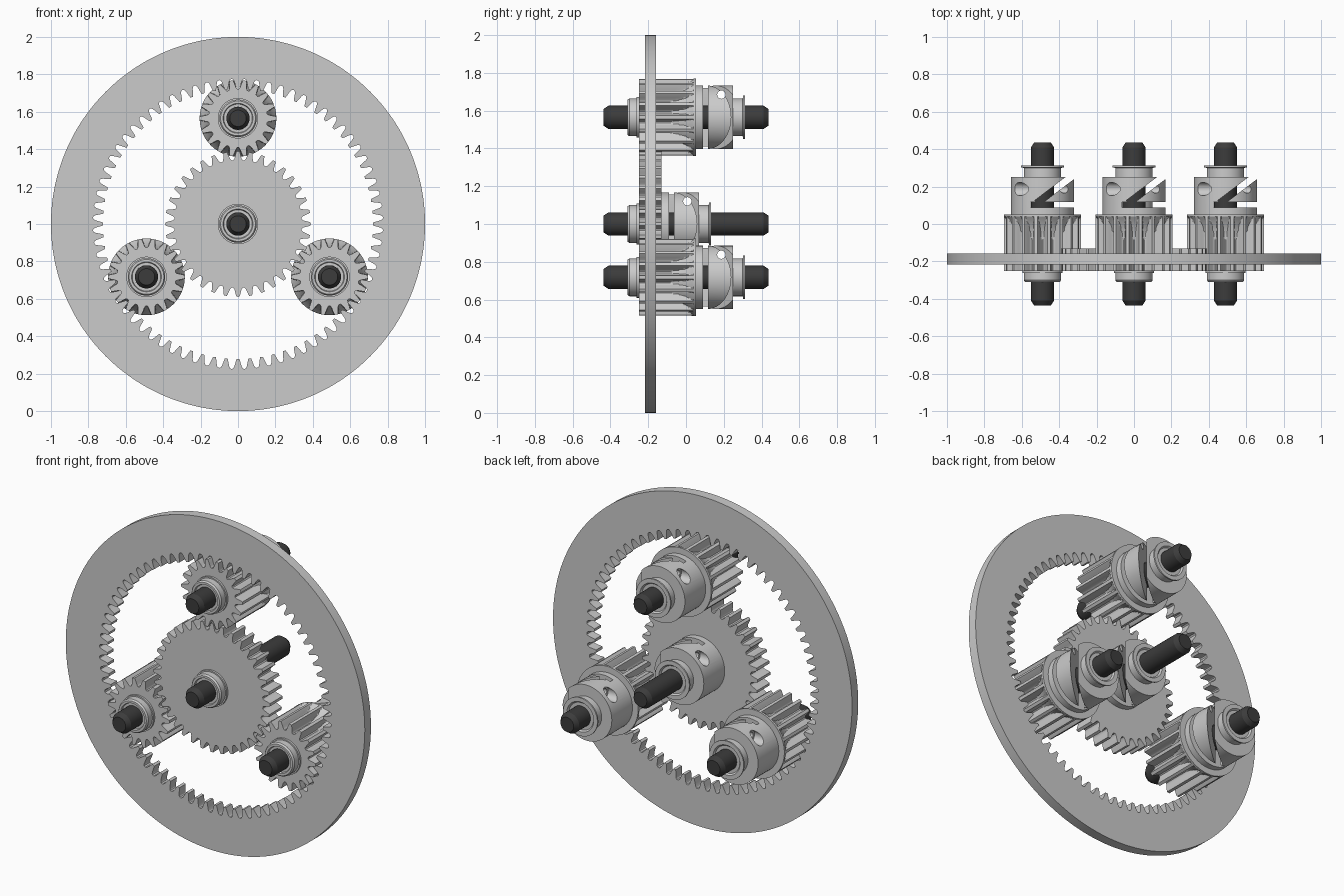
import bpy, bmesh
from math import sin, cos, pi, radians, atan2, hypot
from mathutils import Matrix

if "Cube" in bpy.data.objects:
    bpy.data.objects.remove(bpy.data.objects["Cube"])

def make(name, bm):
    bmesh.ops.recalc_face_normals(bm, faces=bm.faces)
    me = bpy.data.meshes.new(name)
    bm.to_mesh(me)
    bm.free()
    ob = bpy.data.objects.new(name, me)
    bpy.context.collection.objects.link(ob)
    return ob

def loft(name, loops, ring=False):
    """Skin loops of (angle, radius) stacked as (y, points) along the y axis."""
    bm = bmesh.new()
    rows = [[bm.verts.new((r * cos(a), y, r * sin(a))) for a, r in pts] for y, pts in loops]
    pairs = list(zip(rows, rows[1:]))
    if ring:
        pairs.append((rows[-1], rows[0]))
    for A, B in pairs:
        n = len(A)
        for i in range(n):
            j = (i + 1) % n
            bm.faces.new((A[i], A[j], B[j], B[i]))
    if not ring:
        bm.faces.new(rows[0])
        bm.faces.new(rows[-1])
    return make(name, bm)

def lathe(name, profile, seg=48, ring=False):
    return loft(name, [(y, [(2 * pi * i / seg, r) for i in range(seg)]) for r, y in profile], ring)

HALF = [(0, 1), (.12, 1), (.18, .76), (.24, .48), (.3, .22), (.36, .07), (.43, 0)]
TOOTH = [(-f, h) for f, h in HALF[:0:-1]] + HALF + [(.5, 0)]

def teeth(n, root, tip, phase=0):
    """Gear outline; phase is in fractions of a tooth, measured from straight up."""
    return [(pi / 2 + 2 * pi * (k + f + phase) / n, root + (tip - root) * h)
            for k in range(n) for f, h in TOOTH]

# Ring gear
inner = teeth(72, .775, .722)
outer = [(a, 1.0) for a, r in inner]
ring = loft("ring_gear", [(-.217, outer), (-.158, outer), (-.158, inner), (-.217, inner)], True)
ring.location.z = 1

# Sun gear
sun = teeth(36, .342, .389)
sun_gear = loft("sun_gear", [(-.25, sun), (-.13, sun)])
sun_gear.location.z = 1

# Planet pinion: tooth valleys run out towards the back
pin = teeth(18, .157, .205, .5)
stack = [(-.25, pin)]
for i in range(11):
    t = i / 10
    floor = .157 + .048 * t * t
    stack.append((-.09 + .13 * t, [(a, max(r, floor)) for a, r in pin]))
stack.append((.052, [(a, .205) for a, r in pin]))
pinion = loft("planet_pinion", stack)

# Split clamp hub with slits and screw hole
hub = lathe("clamp_hub", [(.168, .045), (.168, .25), (.066, .25), (.066, .045)], 64, True)

def cut(target, cutter):
    m = target.modifiers.new("cut", 'BOOLEAN')
    m.operation, m.solver, m.object = 'DIFFERENCE', 'EXACT', cutter
    bpy.context.view_layer.objects.active = target
    bpy.ops.object.modifier_apply(modifier=m.name)
    bpy.data.objects.remove(cutter)

def box(center, size, angle=0):
    bm = bmesh.new()
    bmesh.ops.create_cube(bm, size=1, matrix=Matrix.Translation(center)
                          @ Matrix.Rotation(angle, 4, 'Z') @ Matrix.Diagonal((*size, 1)))
    return make("cutter", bm)

def bore(r, x0, x1, y, z):
    bm = bmesh.new()
    bmesh.ops.create_cone(bm, cap_ends=True, segments=24, radius1=r, radius2=r, depth=x1 - x0,
                          matrix=Matrix.Translation(((x0 + x1) / 2, y, z)) @ Matrix.Rotation(pi / 2, 4, 'Y'))
    return make("cutter", bm)

ax, ay, bx, by = -.03, .112, .19, .279
cut(hub, box((.118, .103, 0), (.364, .027, .5)))
cut(hub, box(((ax + bx) / 2, (ay + by) / 2, 0), (hypot(bx - ax, by - ay), .036, .5), atan2(by - ay, bx - ax)))
cut(hub, bore(.036, -.2, -.075, .187, .115))
cut(hub, bore(.022, -.1, .2, .187, .12))

# Bushings and shaft
front_bush = lathe("front_bushing", [(.108, -.24), (.108, -.262), (.1, -.262), (.1, -.3), (.093, -.31), (.08, -.31),
                                     (.076, -.3), (.062, -.3), (.062, -.24)], ring=True)
back_bush = lathe("back_bushing", [(.1, .245), (.1, .3), (.115, .303), (.115, .312), (.09, .312),
                                   (.082, .302), (.062, .302), (.062, .245)], ring=True)
shaft = lathe("shaft", [(.044, -.437), (.062, -.41), (.062, .41), (.044, .437)], 32)
dark = bpy.data.materials.new("dark_steel")
dark.diffuse_color = (.045, .045, .045, 1)
dark.use_nodes = True
dark.node_tree.nodes["Principled BSDF"].inputs["Base Color"].default_value = dark.diffuse_color
shaft.data.materials.append(dark)

def copy(ob, name, loc):
    c = bpy.data.objects.new(name, ob.data)
    c.location = loc
    bpy.context.collection.objects.link(c)

# Sun assembly: the rear parts sit further forward on the thin gear
for ob, dy in ((hub, -.18), (back_bush, -.18), (front_bush, 0), (shaft, 0)):
    copy(ob, "sun_" + ob.name, (0, dy, 1))

# Three planet assemblies
for i in range(3):
    a = pi / 2 + i * 2 * pi / 3
    loc = (.565 * cos(a), 0, 1 + .565 * sin(a))
    for ob in (pinion, hub, front_bush, back_bush, shaft):
        if i == 2:
            ob.location = loc
        else:
            copy(ob, f"planet_{i + 1}_{ob.name}", loc)

# Smooth round surfaces, keep machined edges crisp
for ob in bpy.context.scene.objects:
    ob.select_set(True)
bpy.context.view_layer.objects.active = ring
bpy.ops.object.shade_smooth_by_angle(angle=radians(25))
